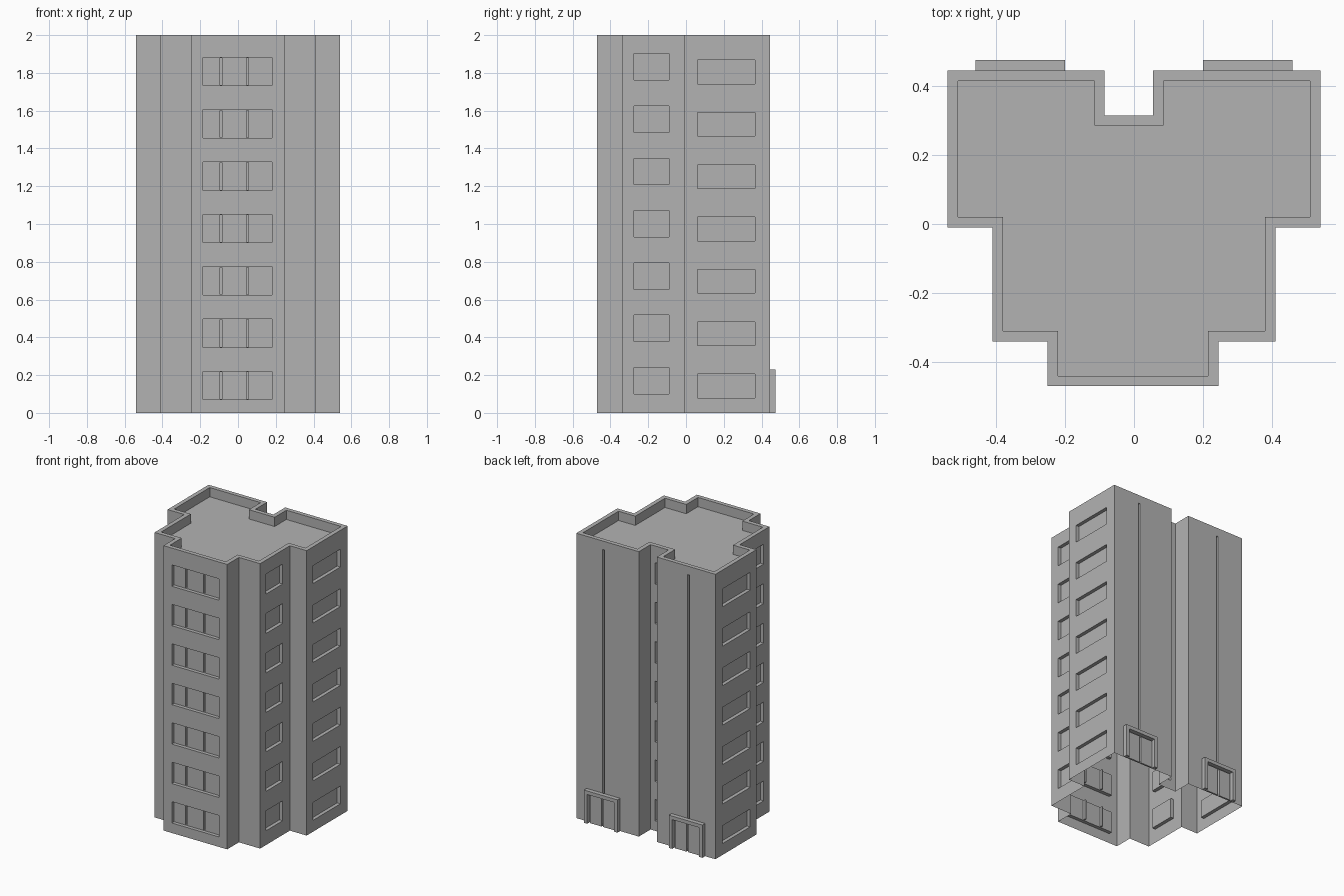
import bpy, bmesh
from mathutils import Vector

cube = bpy.data.objects.get("Cube")
if cube:
    bpy.data.objects.remove(cube, do_unlink=True)

grey = bpy.data.materials.new("concrete_grey")
grey.use_nodes = True
grey.diffuse_color = (0.45, 0.45, 0.45, 1)
grey.node_tree.nodes["Principled BSDF"].inputs["Base Color"].default_value = (0.45, 0.45, 0.45, 1)


def make_object(name, bm):
    bmesh.ops.recalc_face_normals(bm, faces=bm.faces)
    mesh = bpy.data.meshes.new(name)
    bm.to_mesh(mesh)
    bm.free()
    mesh.materials.append(grey)
    obj = bpy.data.objects.new(name, mesh)
    bpy.context.collection.objects.link(obj)
    return obj


def add_box(bm, x, y, z):
    """Box from (low, high) pairs."""
    low, high = zip(x, y, z)
    size = Vector(high) - Vector(low)
    for v in bmesh.ops.create_cube(bm, size=1)["verts"]:
        v.co = Vector(low) + Vector((c + 0.5) * s for c, s in zip(v.co, size))


def cut(target, bm):
    """Subtract boxes, then drop the cutter."""
    cutter = make_object("cutter", bm)
    cutter.hide_render = True
    mod = target.modifiers.new("cut", "BOOLEAN")
    mod.operation, mod.solver, mod.object = "DIFFERENCE", "EXACT", cutter
    bpy.context.view_layer.objects.active = target
    bpy.ops.object.modifier_apply(modifier=mod.name)
    bpy.data.objects.remove(cutter, do_unlink=True)


# Tower: stepped plan raised to full height
FRONT, BACK, SIDE, STEP = -0.47, 0.445, 0.54, 0.41
NOTCH = 0.315
plan = [(-0.25, FRONT), (0.245, FRONT), (0.245, -0.34), (STEP, -0.34),
        (STEP, -0.01), (SIDE, -0.01), (SIDE, BACK), (0.055, BACK),
        (0.055, NOTCH), (-0.085, NOTCH), (-0.085, BACK), (-SIDE, BACK),
        (-SIDE, -0.01), (-STEP, -0.01), (-STEP, -0.34), (-0.25, -0.34)]
bm = bmesh.new()
base = bm.faces.new([bm.verts.new((x, y, 0)) for x, y in plan])
raised = bmesh.ops.extrude_face_region(bm, geom=[base])["geom"]
for v in raised:
    if isinstance(v, bmesh.types.BMVert):
        v.co.z = 2
bmesh.ops.recalc_face_normals(bm, faces=bm.faces)

# Parapet around a sunken roof
roof = max(bm.faces, key=lambda f: f.calc_center_median().z)
bmesh.ops.inset_region(bm, faces=[roof], thickness=0.03, use_even_offset=True)
sunk = bmesh.ops.extrude_discrete_faces(bm, faces=[roof])["faces"][0]
for v in sunk.verts:
    v.co.z -= 0.065
tower = make_object("tower", bm)

# Recessed windows on every storey, and a tall slot on each back wing
DEPTH, OUT, STOREY = 0.025, 0.05, 0.277
bm = bmesh.new()
panes = bmesh.new()
for floor in range(7):
    rise = floor * STOREY
    wide = (0.07 + rise, 0.22 + rise)
    add_box(bm, (-0.185, 0.18), (FRONT - OUT, FRONT + DEPTH), wide)
    add_box(bm, (-0.05, 0.02), (NOTCH - DEPTH, NOTCH + OUT), wide)
    for s in (-1, 1):
        add_box(bm, sorted((s * (STEP - DEPTH), s * (STEP + OUT))),
                (-0.275, -0.09), (0.1 + rise, 0.24 + rise))
        add_box(bm, sorted((s * (SIDE - DEPTH), s * (SIDE + OUT))),
                (0.06, 0.365), (0.08 + rise, 0.205 + rise))
    # grooves between the front panes
    for x in (-0.09, 0.05):
        add_box(panes, (x - 0.005, x + 0.005), (FRONT + 0.01, FRONT + 0.045),
                (wide[0] + 0.003, wide[1] - 0.003))
for s in (-1, 1):
    add_box(bm, (s * 0.33 - 0.007, s * 0.33 + 0.007), (BACK - DEPTH, BACK + OUT), (0.02, 1.94))
cut(tower, bm)
cut(tower, panes)

# Open underside
bm = bmesh.new()
bm.from_mesh(tower.data)
under = [f for f in bm.faces if f.normal.z < -0.9 and f.calc_center_median().z < 0.001]
bmesh.ops.delete(bm, geom=under, context="FACES")
bm.to_mesh(tower.data)
bm.free()

# Back entrances: frame with two door leaves
for side, s in (("left", 1), ("right", -1)):
    c = s * 0.33
    bm = bmesh.new()
    for e in (-1, 1):
        add_box(bm, sorted((c + e * 0.105, c + e * 0.13)), (BACK, 0.475), (0, 0.205))
    add_box(bm, (c - 0.13, c + 0.13), (BACK, 0.475), (0.205, 0.23))
    make_object(side + "_door_frame", bm)
    bm = bmesh.new()
    for e in (-1, 1):
        add_box(bm, sorted((c + e * 0.007, c + e * 0.097)), (BACK, 0.457), (0, 0.195))
    make_object(side + "_door_leaves", bm)
